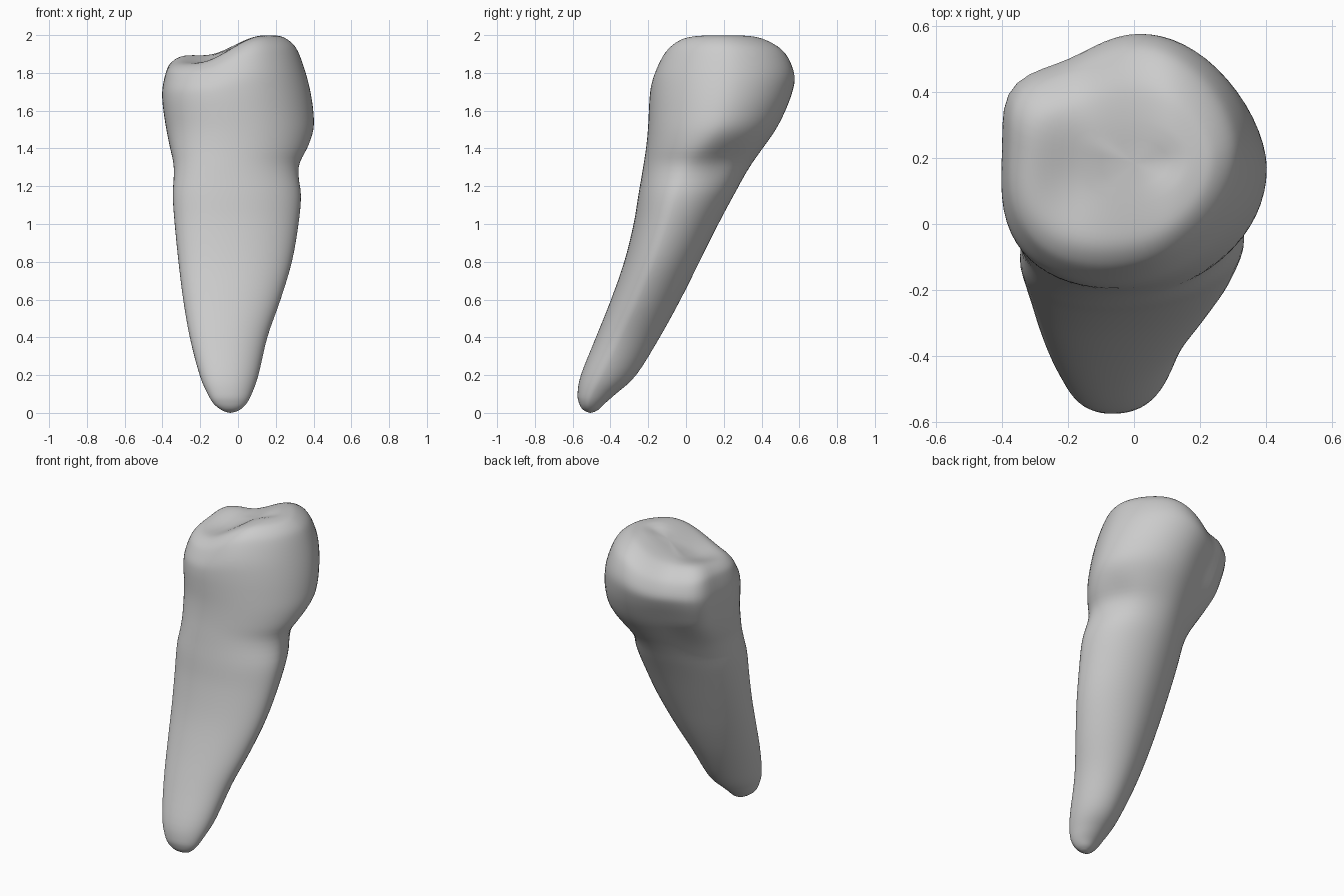
import bpy
import bmesh
import math
from mathutils import Vector

default_cube = bpy.data.objects.get("Cube")
if default_cube:
    bpy.data.objects.remove(default_cube, do_unlink=True)

SEGMENTS = 64
STEPS = 4

# Cross-sections from root tip to chewing surface: height, left, right, front, back
SECTIONS = [
    (.005, -.065, -.015, -.525, -.485),
    (.02, -.095, .015, -.548, -.46),
    (.05, -.13, .045, -.565, -.43),
    (.1, -.16, .072, -.573, -.373),
    (.2, -.203, .108, -.555, -.265),
    (.4, -.255, .155, -.475, -.14),
    (.6, -.29, .225, -.395, -.03),
    (.8, -.315, .285, -.325, .07),
    (1, -.335, .32, -.275, .17),
    (1.15, -.345, .333, -.25, .25),
    (1.3, -.34, .32, -.225, .335),
    (1.4, -.36, .37, -.21, .405),
    (1.5, -.38, .402, -.2, .475),
    (1.6, -.395, .4, -.195, .525),
    (1.7, -.402, .385, -.19, .56),
    (1.8, -.4, .36, -.178, .576),
    (1.9, -.385, .325, -.143, .545),
    (1.95, -.365, .295, -.11, .5),
    (1.985, -.32, .25, -.06, .435),
    (1.997, -.25, .21, .01, .37),
    (2, -.13, .14, .09, .28),
]


def smoothstep(low, high, value):
    t = min(max((value - low) / (high - low), 0), 1)
    return t * t * (3 - 2 * t)


def bump(distance, radius):
    return math.exp(-(distance / radius) ** 2)


def spline(a, b, c, d, t):
    """Smooth interpolation between sections b and c."""
    return b + t / 2 * (c - a + t * (2 * a - 5 * b + 4 * c - d
                                     + t * (3 * (b - c) + d - a)))


def power(value, exponent):
    return math.copysign(abs(value) ** exponent, value)


def sculpt(point):
    """Add the cusps, the central fossa and the neck hollow."""
    x, y, z = point
    crown = smoothstep(1.55, 1.97, z)
    slope = .115 * (1 - smoothstep(-.2, .14, x))
    fossa = .028 * bump(math.hypot(x + .17, y - .13), .15)
    rear_cusp = .02 * bump(math.hypot(x + .27, y - .32), .16)
    front_dip = .015 * bump(math.hypot(x + .28, y + .02), .15)
    z -= crown * (slope + fossa + front_dip - rear_cusp)
    # Hollow under the crown bulge on one flank
    hollow = (Vector(point) - Vector((.32, .22, 1.34))).length
    x -= .025 * bump(hollow, .1)
    return Vector((x, y, z))


def section_ring(z, left, right, front, back):
    """Egg-shaped outline, broad at the front, narrow at the back, skewed."""
    crown = smoothstep(1.2, 1.55, z)
    middle = (left + right) / 2
    half = (right - left) / 2
    widest = front + (back - front) * (.35 + .12 * crown)
    ring = []
    for i in range(SEGMENTS):
        angle = math.tau * i / SEGMENTS
        c, s = math.cos(angle), math.sin(angle)
        depth = back - widest if s > 0 else widest - front
        exponent = 1.05 + .1 * crown * c if s > 0 else .95 + .04 * c
        x = middle + half * power(c, exponent)
        y = widest + depth * power(s, exponent)
        y += .06 * c * (back - front)
        # Small rear corner and the shallow furrow beside it
        corner = bump(angle - math.radians(144), .27)
        furrow = bump(angle - math.radians(115), .25)
        push = crown * (.06 * corner - .012 * furrow) * half / .4
        ring.append(sculpt((x + c * push, y + s * push, z)))
    return ring


def build_tooth():
    bm = bmesh.new()
    rings = []
    last = len(SECTIONS) - 1
    for i in range(last):
        near = [SECTIONS[min(max(i + k, 0), last)] for k in (-1, 0, 1, 2)]
        for step in range(STEPS):
            values = [spline(*column, step / STEPS) for column in zip(*near)]
            rings.append([bm.verts.new(p) for p in section_ring(*values)])
    rings.append([bm.verts.new(p) for p in section_ring(*SECTIONS[last])])

    # Skin the rings
    for low, high in zip(rings, rings[1:]):
        for i in range(SEGMENTS):
            j = (i + 1) % SEGMENTS
            bm.faces.new((low[i], low[j], high[j], high[i]))

    # Close the root tip and the chewing surface
    for ring, flip, lift in ((rings[0], True, -.005), (rings[-1], False, 0)):
        centre = sum((v.co for v in ring), Vector()) / SEGMENTS
        hub = bm.verts.new(centre + Vector((0, 0, lift)))
        for i in range(SEGMENTS):
            a, b = ring[i], ring[(i + 1) % SEGMENTS]
            bm.faces.new((b, a, hub) if flip else (a, b, hub))

    # Even out the cap and the hollow
    for _ in range(3):
        bmesh.ops.smooth_vert(bm, verts=[v for v in bm.verts if v.co.z > 1.2],
                              factor=.5, use_axis_x=True, use_axis_y=True,
                              use_axis_z=True)
    bmesh.ops.recalc_face_normals(bm, faces=bm.faces)
    for face in bm.faces:
        face.smooth = True
    mesh = bpy.data.meshes.new("tooth")
    bm.to_mesh(mesh)
    bm.free()
    tooth = bpy.data.objects.new("tooth", mesh)
    bpy.context.collection.objects.link(tooth)
    return tooth


# Plain grey enamel
enamel = bpy.data.materials.new("light grey enamel")
enamel.use_nodes = True
grey = (.6, .6, .6, 1)
enamel.diffuse_color = grey
enamel.node_tree.nodes["Principled BSDF"].inputs["Base Color"].default_value = grey

tooth = build_tooth()
tooth.data.materials.append(enamel)
